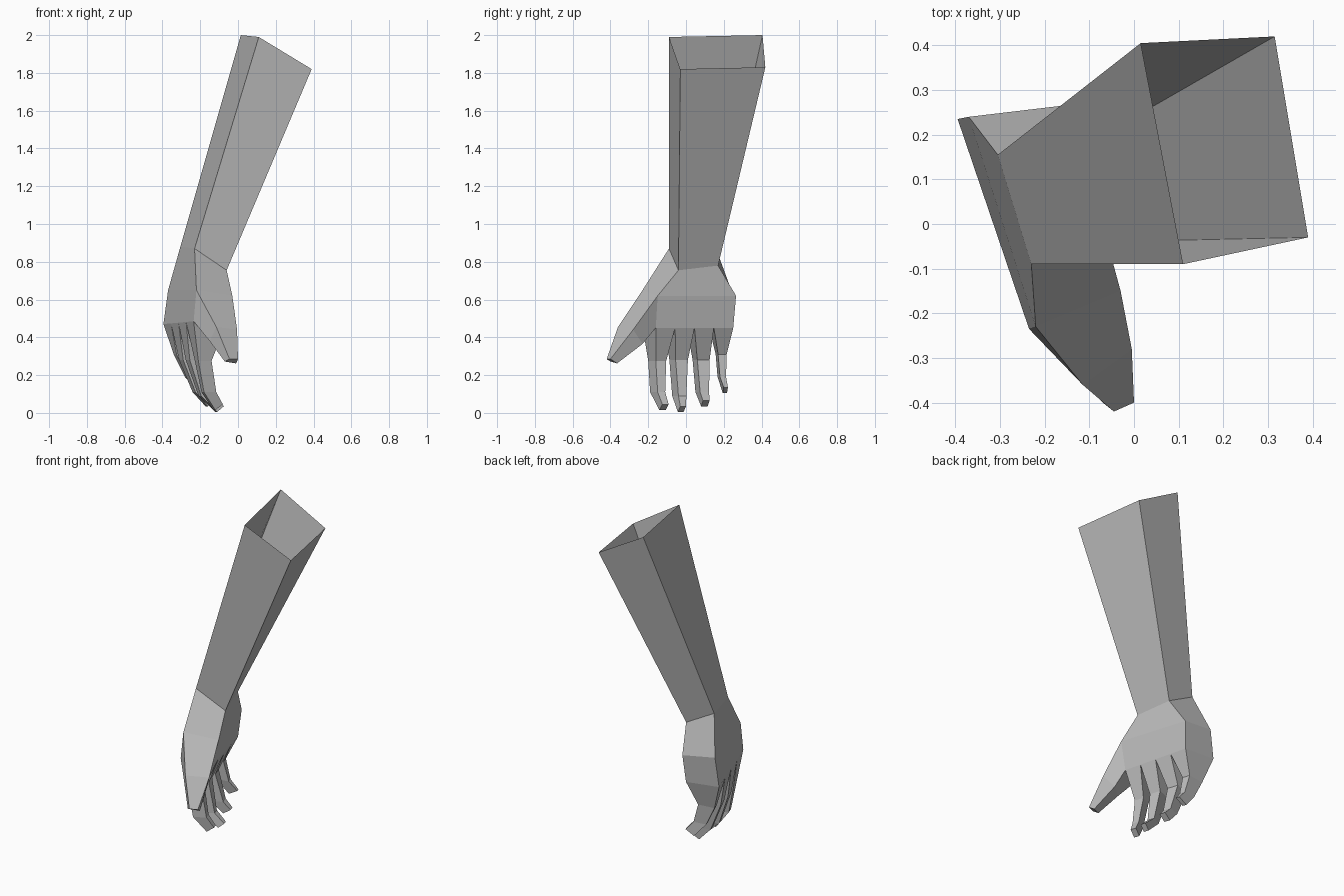
import bpy
from mathutils import Vector

default_cube = bpy.data.objects.get("Cube")
if default_cube:
    bpy.data.objects.remove(default_cube, do_unlink=True)

# One plain grey for the whole arm
grey = bpy.data.materials.new("plain_grey")
grey.use_nodes = True
colour = (0.5, 0.5, 0.5, 1)
grey.diffuse_color = colour
grey.node_tree.nodes["Principled BSDF"].inputs["Base Color"].default_value = colour


def loft(name, rings, cap_end=False, open_side=None):
    """Join four-cornered rings into a flat-faced tube.

    Corner order: back of hand at thumb, palm at thumb,
    palm at little finger, back of hand at little finger.
    open_side is a (ring, side) pair that is left without a face.
    """
    verts = [tuple(corner) for ring in rings for corner in ring]
    faces = []
    for ring in range(len(rings) - 1):
        for side in range(4):
            if (ring, side) == open_side:
                continue
            here = ring * 4 + side
            beside = ring * 4 + (side + 1) % 4
            faces.append((here, here + 4, beside + 4, beside))
    if cap_end:
        last = len(verts) - 1
        faces.append((last, last - 1, last - 2, last - 3))
    mesh = bpy.data.meshes.new(name)
    mesh.from_pydata(verts, [], faces)
    mesh.materials.append(grey)
    mesh.update()
    part = bpy.data.objects.new(name, mesh)
    bpy.context.collection.objects.link(part)
    return part


# Key cross-sections of the arm, from the open elbow end down to the knuckles
elbow = [(0.11, -0.09, 1.99), (0.39, -0.03, 1.82), (0.315, 0.42, 1.83), (0.015, 0.405, 2)]
wrist = [(-0.23, -0.09, 0.87), (-0.06, -0.04, 0.755), (-0.12, 0.17, 0.78), (-0.305, 0.155, 0.88)]
mid_palm = [(-0.22, -0.23, 0.65), (-0.03, -0.15, 0.62), (-0.16, 0.265, 0.62), (-0.37, 0.24, 0.65)]
knuckles = [(-0.235, -0.235, 0.485), (-0.07, -0.16, 0.45), (-0.175, 0.25, 0.45), (-0.395, 0.235, 0.47)]

# Forearm is an open tube; the thumb grows out of the open side of the palm
loft("forearm", [elbow, wrist])
loft("palm", [wrist, mid_palm, knuckles], open_side=(1, 0))

# Thumb
thumb_root = [mid_palm[0], mid_palm[1], knuckles[1], knuckles[0]]
thumb_joint = [(-0.115, -0.36, 0.455), (-0.005, -0.28, 0.44), (-0.05, -0.23, 0.365), (-0.15, -0.32, 0.38)]
thumb_tip = [(-0.045, -0.42, 0.285), (0, -0.4, 0.285), (-0.01, -0.365, 0.262), (-0.07, -0.4, 0.272)]
loft("thumb", [thumb_root, thumb_joint, thumb_tip], cap_end=True)


def along_knuckles(corner_a, corner_b, fraction):
    return Vector(knuckles[corner_a]).lerp(Vector(knuckles[corner_b]), fraction)


def finger_ring(back_x, palm_x, near_y, far_y, z, twist, tilt):
    """Cross-section of a finger; the back is shifted towards the thumb by twist."""
    slant = (far_y - near_y) / 3
    return [
        (back_x, near_y - twist, z - tilt),
        (palm_x, near_y, z),
        (palm_x - slant, far_y, z),
        (back_x - slant, far_y - twist, z - tilt),
    ]


# Each finger: twist, then back x, palm x, near y, far y and height per joint
fingers = {
    "index_finger": (0.04, [
        (-0.21, -0.14, -0.16, -0.105, 0.275),
        (-0.18, -0.115, -0.15, -0.11, 0.11),
        (-0.12, -0.08, -0.125, -0.092, 0.045)]),
    "middle_finger": (0.033, [
        (-0.255, -0.165, -0.055, 0.01, 0.28),
        (-0.195, -0.135, -0.04, 0.002, 0.09),
        (-0.11, -0.075, -0.03, 0, 0.035)]),
    "ring_finger": (0.025, [
        (-0.29, -0.2, 0.06, 0.125, 0.28),
        (-0.225, -0.155, 0.075, 0.122, 0.11),
        (-0.16, -0.115, 0.09, 0.125, 0.065)]),
    "little_finger": (0.013, [
        (-0.325, -0.22, 0.17, 0.215, 0.31),
        (-0.27, -0.19, 0.18, 0.212, 0.19),
        (-0.2, -0.145, 0.2, 0.222, 0.135)]),
}

for index, (name, (twist, joints)) in enumerate(fingers.items()):
    start, end = index / 4, (index + 1) / 4
    base = [
        along_knuckles(0, 3, start),
        along_knuckles(1, 2, start),
        along_knuckles(1, 2, end),
        along_knuckles(0, 3, end),
    ]
    rings = [base]
    for number, joint in enumerate(joints):
        is_tip = number == len(joints) - 1
        rings.append(finger_ring(*joint, twist * (0.4 if is_tip else 1), 0.03 if is_tip else 0))
    loft(name, rings, cap_end=True)
